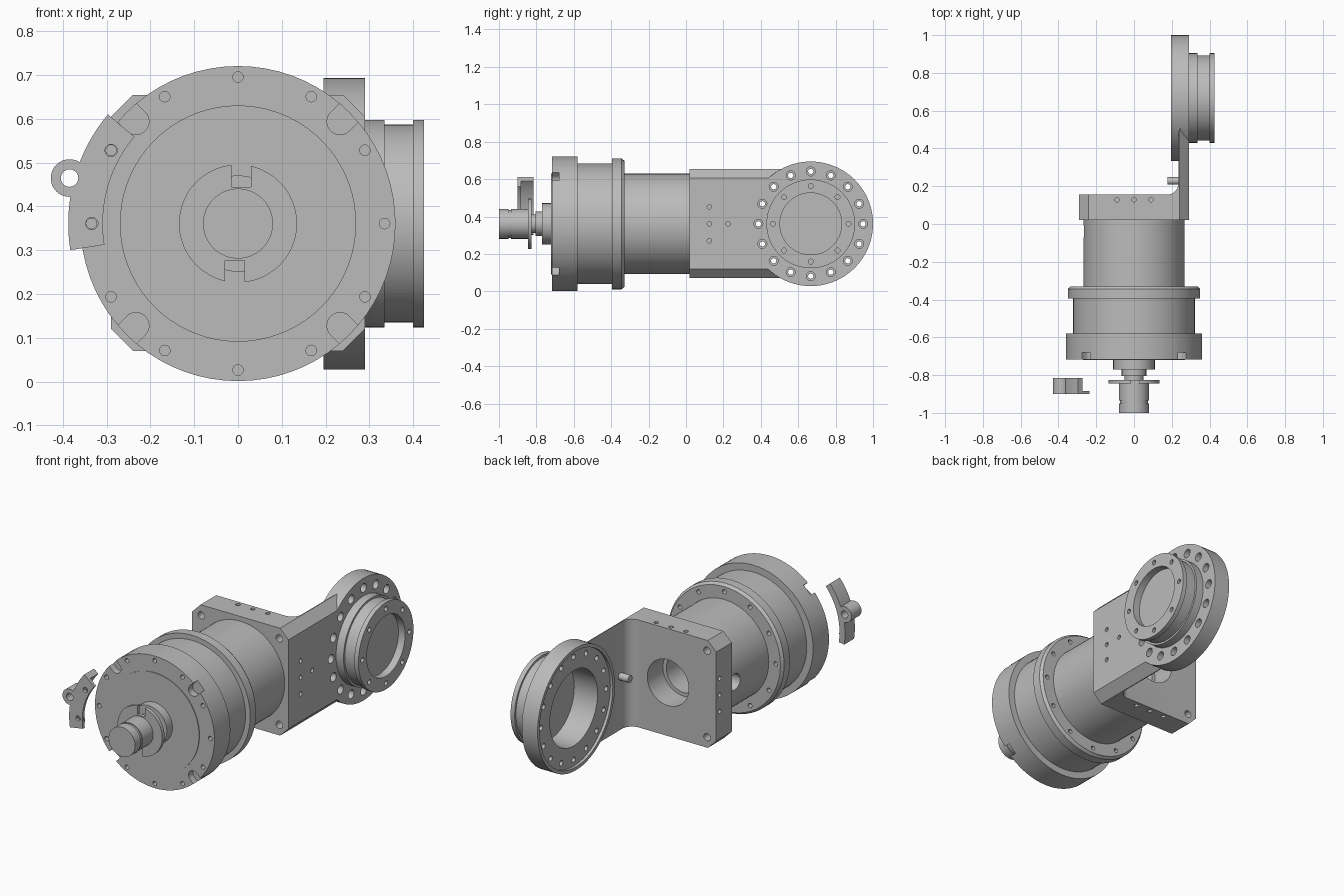
import bpy, bmesh
from math import sin, cos, pi, radians
from mathutils import Vector

if "Cube" in bpy.data.objects:
    bpy.data.objects.remove(bpy.data.objects["Cube"])

ZC = 0.361                 # height of the main axis
HUB_Y = 0.667              # centre of the side hub
GREY = (0.5, 0.5, 0.5)
metal = bpy.data.materials.new("grey_metal")
metal.use_nodes = True
metal.diffuse_color = (*GREY, 1)
metal.node_tree.nodes["Principled BSDF"].inputs["Base Color"].default_value = (*GREY, 1)


def place(axis, u, v, t):
    return {"X": Vector((t, u, v)), "Y": Vector((u, t, v)), "Z": Vector((u, v, t))}[axis]


def skin(bm, rings):
    """Bridge successive vertex rings and cap both ends."""
    n = len(rings[0])
    faces = [bm.faces.new(rings[0]), bm.faces.new(rings[-1])]
    for a, b in zip(rings, rings[1:]):
        for i in range(n):
            j = (i + 1) % n
            faces.append(bm.faces.new((a[i], a[j], b[j], b[i])))
    bmesh.ops.recalc_face_normals(bm, faces=faces)


def turn(bm, profile, axis, u=0.0, v=0.0, seg=72):
    """Turned solid from (radius, position along axis) pairs."""
    angles = [2 * pi * i / seg for i in range(seg)]
    skin(bm, [[bm.verts.new(place(axis, u + r * cos(a), v + r * sin(a), t))
               for a in angles] for r, t in profile])


def prism(bm, outline, axis, lo, hi):
    skin(bm, [[bm.verts.new(place(axis, u, v, t)) for u, v in outline] for t in (lo, hi)])


def drill(bm, axis, u, v, r, lo, hi):
    turn(bm, [(r, lo), (r, hi)], axis, u, v, 20)


def arc(u, v, r, start, end, n):
    return [(u + r * cos(radians(start + (end - start) * i / n)),
             v + r * sin(radians(start + (end - start) * i / n))) for i in range(n + 1)]


def rect(u0, u1, v0, v1):
    return [(u0, v0), (u1, v0), (u1, v1), (u0, v1)]


def circle_points(u, v, r, count):
    return arc(u, v, r, 0, 360, count)[:-1]


def make(name, bm):
    mesh = bpy.data.meshes.new(name)
    bm.to_mesh(mesh)
    bm.free()
    obj = bpy.data.objects.new(name, mesh)
    bpy.context.scene.collection.objects.link(obj)
    mesh.materials.append(metal)
    return obj


def boolean(obj, bm, operation="DIFFERENCE"):
    """Apply a boolean with a temporary cutter."""
    cutter = make("cutter", bm)
    cutter.hide_render = True
    mod = obj.modifiers.new("cut", "BOOLEAN")
    mod.operation, mod.solver, mod.object = operation, "EXACT", cutter
    bpy.context.view_layer.update()
    deps = bpy.context.evaluated_depsgraph_get()
    result = bpy.data.meshes.new_from_object(obj.evaluated_get(deps))
    obj.modifiers.clear()
    obj.data = result
    bpy.data.objects.remove(cutter)


def finish(obj):
    for p in obj.data.polygons:
        p.use_smooth = True
        p.material_index = 0
    obj.data.set_sharp_from_angle(angle=radians(30))


# Main housing: flange, drum, rear ring and neck
bm = bmesh.new()
turn(bm, [(0.27, -0.721), (0.27, -0.717), (0.36, -0.717), (0.36, -0.58), (0.322, -0.58),
          (0.322, -0.395), (0.35, -0.395), (0.35, -0.345), (0.338, -0.33),
          (0.268, -0.33), (0.268, 0.02), (0.105, 0.02), (0.105, -0.1)], "Y", 0, ZC)
housing = make("motor_housing", bm)
cut = bmesh.new()
for u, v in circle_points(0, ZC, 0.335, 12):          # flange bolt holes
    drill(cut, "Y", u, v, 0.012, -0.75, -0.69)
for u, v in circle_points(0, ZC, 0.31, 12):           # rear ring bolt holes
    drill(cut, "Y", u, v, 0.012, -0.36, -0.3)
drill(cut, "X", -0.04, ZC, 0.045, -0.3, -0.2)         # cable port
for a in (45, 135, 225, 315):                         # corner notches
    d, s = Vector((cos(radians(a)), sin(radians(a)))), Vector((-sin(radians(a)), cos(radians(a))))
    outline = arc(0.33, 0, 0.03, 90, 270, 12) + [(0.42, -0.03), (0.42, 0.03)]
    prism(cut, [((d * p + s * q).x, ZC + (d * p + s * q).y) for p, q in outline],
          "Y", -0.75, -0.68)
boolean(housing, cut)
finish(housing)

# Front shaft with slotted collar
bm = bmesh.new()
turn(bm, [(0.08, -1), (0.08, -0.95), (0.075, -0.95), (0.075, -0.935), (0.08, -0.935),
          (0.08, -0.845), (0.135, -0.845), (0.135, -0.825), (0.05, -0.825), (0.05, -0.805),
          (0.065, -0.805), (0.065, -0.77), (0.11, -0.77), (0.11, -0.71)], "Y", 0, ZC, 48)
shaft = make("drive_shaft", bm)
cut = bmesh.new()
prism(cut, rect(-0.015, 0.03, 0.445, 0.52), "Y", -0.86, -0.815)
prism(cut, rect(-0.03, 0.015, 0.2, 0.277), "Y", -0.86, -0.815)
boolean(shaft, cut)
finish(shaft)

# L-shaped bracket with filleted inner corner
LO, HI, W, C = 0.07, 0.655, 0.29, 0.05
bm = bmesh.new()
prism(bm, [(-W, 0.02), (W, 0.02), (W, 0.54), (0.235, 0.54)]
      + arc(0.175, 0.215, 0.06, 0, -90, 10) + [(-W, 0.155)], "Z", LO - 0.05, HI + 0.05)
bracket = make("corner_bracket", bm)
cut = bmesh.new()                                     # chamfered outline
prism(cut, [(-W, LO + C), (-W + C, LO), (W - C, LO), (W, LO + C),
            (W, HI - C), (W - C, HI), (-W + C, HI), (-W, HI - C)], "Y", -0.1, 0.7)
boolean(bracket, cut, "INTERSECT")
cut = bmesh.new()
turn(cut, [(0.332, 0.1), (0.332, 0.4)], "X", HUB_Y, ZC)   # seat for the hub
turn(cut, [(0.125, 0.0), (0.125, 0.2)], "Y", 0, ZC)       # centre bore
for x in (-0.235, 0.235):
    for z in (LO + 0.057, HI - 0.057):
        drill(cut, "Y", x, z, 0.02, 0.0, 0.17 if x < 0 else 0.12)
for k in (-0.09, 0, 0.09):                            # small edge holes
    drill(cut, "Z", k, 0.128, 0.012, HI - 0.03, HI + 0.03)
    drill(cut, "Z", k, 0.128, 0.012, LO - 0.03, LO + 0.03)
    for side in (-W, W):
        drill(cut, "X", 0.125, ZC + k, 0.012, side - 0.03, side + 0.03)
drill(cut, "X", 0.225, ZC, 0.012, W - 0.03, W + 0.03)
boolean(bracket, cut)
finish(bracket)

# Locating pin on the inner bracket face
bm = bmesh.new()
drill(bm, "X", 0.228, ZC, 0.02, 0.177, 0.24)
finish(make("locating_pin", bm))

# Side hub: bolt disc, grooved collar and recessed face
bm = bmesh.new()
turn(bm, [(0.205, 0.35), (0.205, 0.21), (0.315, 0.21), (0.315, 0.195), (0.333, 0.195),
          (0.333, 0.29), (0.237, 0.29), (0.237, 0.335), (0.226, 0.335), (0.226, 0.4),
          (0.237, 0.4), (0.237, 0.425), (0.165, 0.425), (0.165, 0.385)], "X", HUB_Y, ZC)
hub = make("side_hub", bm)
cut = bmesh.new()
for u, v in circle_points(HUB_Y, ZC, 0.28, 16):       # counterbored through holes
    turn(cut, [(0.014, 0.15), (0.014, 0.245), (0.024, 0.245), (0.024, 0.32)], "X", u, v, 20)
for u, v in circle_points(HUB_Y, ZC, 0.202, 8):
    drill(cut, "X", u, v, 0.013, 0.395, 0.45)
boolean(hub, cut)
finish(hub)

# Loose clamp segment beside the shaft: thin plate, outer wall and eyelet
bm = bmesh.new()
prism(bm, arc(0, ZC, 0.388, 140, 189, 24) + arc(0, ZC, 0.309, 189, 140, 24),
      "Y", -0.9, -0.883)
clamp = make("clamp_segment", bm)
add = bmesh.new()
prism(add, arc(0, ZC, 0.388, 140, 189, 24) + arc(0, ZC, 0.355, 189, 140, 24),
      "Y", -0.9, -0.815)
boolean(clamp, add, "UNION")
add = bmesh.new()
turn(add, [(0.043, -0.9), (0.043, -0.815)], "Y", -0.385, 0.465, 32)
boolean(clamp, add, "UNION")
cut = bmesh.new()
drill(cut, "Y", -0.385, 0.465, 0.02, -0.95, -0.75)
for x, z in ((-0.29, 0.528), (-0.334, ZC)):
    drill(cut, "Y", x, z, 0.014, -0.95, -0.86)
boolean(clamp, cut)
finish(clamp)
